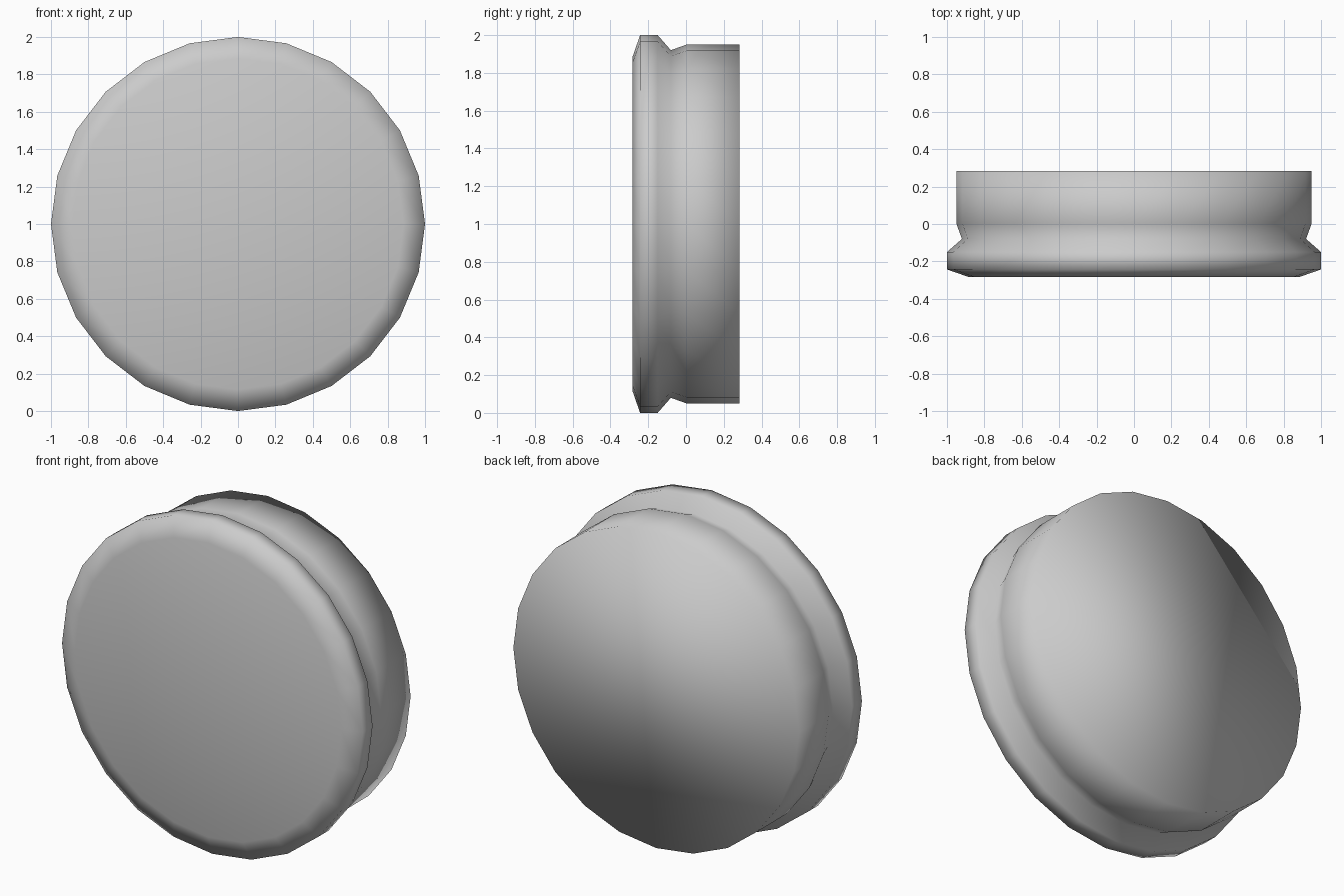
import bpy, bmesh, math

if "Cube" in bpy.data.objects:
    bpy.data.objects.remove(bpy.data.objects["Cube"])

SIDES = 24
# (radius, y) profile from front face to back face
PROFILE = [(0.885, -0.283), (1.0, -0.243), (1.0, -0.15),
           (0.92, -0.08), (0.95, 0.003), (0.95, 0.283)]

bm = bmesh.new()

# rings of the turned disc, axis along y
rings = []
for r, y in PROFILE:
    rings.append([bm.verts.new((r * math.sin(2 * math.pi * i / SIDES), y,
                                1 + r * math.cos(2 * math.pi * i / SIDES)))
                  for i in range(SIDES)])

# side walls
for a, b in zip(rings, rings[1:]):
    for i in range(SIDES):
        j = (i + 1) % SIDES
        bm.faces.new((a[i], a[j], b[j], b[i]))

# flat front and back caps
bm.faces.new(rings[0])
bm.faces.new(rings[-1])
bmesh.ops.recalc_face_normals(bm, faces=bm.faces)

# the whole surface is smooth shaded, caps included
for f in bm.faces:
    f.smooth = True

mesh = bpy.data.meshes.new("grooved_disc")
bm.to_mesh(mesh)
bm.free()
disc = bpy.data.objects.new("grooved_disc", mesh)
bpy.context.collection.objects.link(disc)
